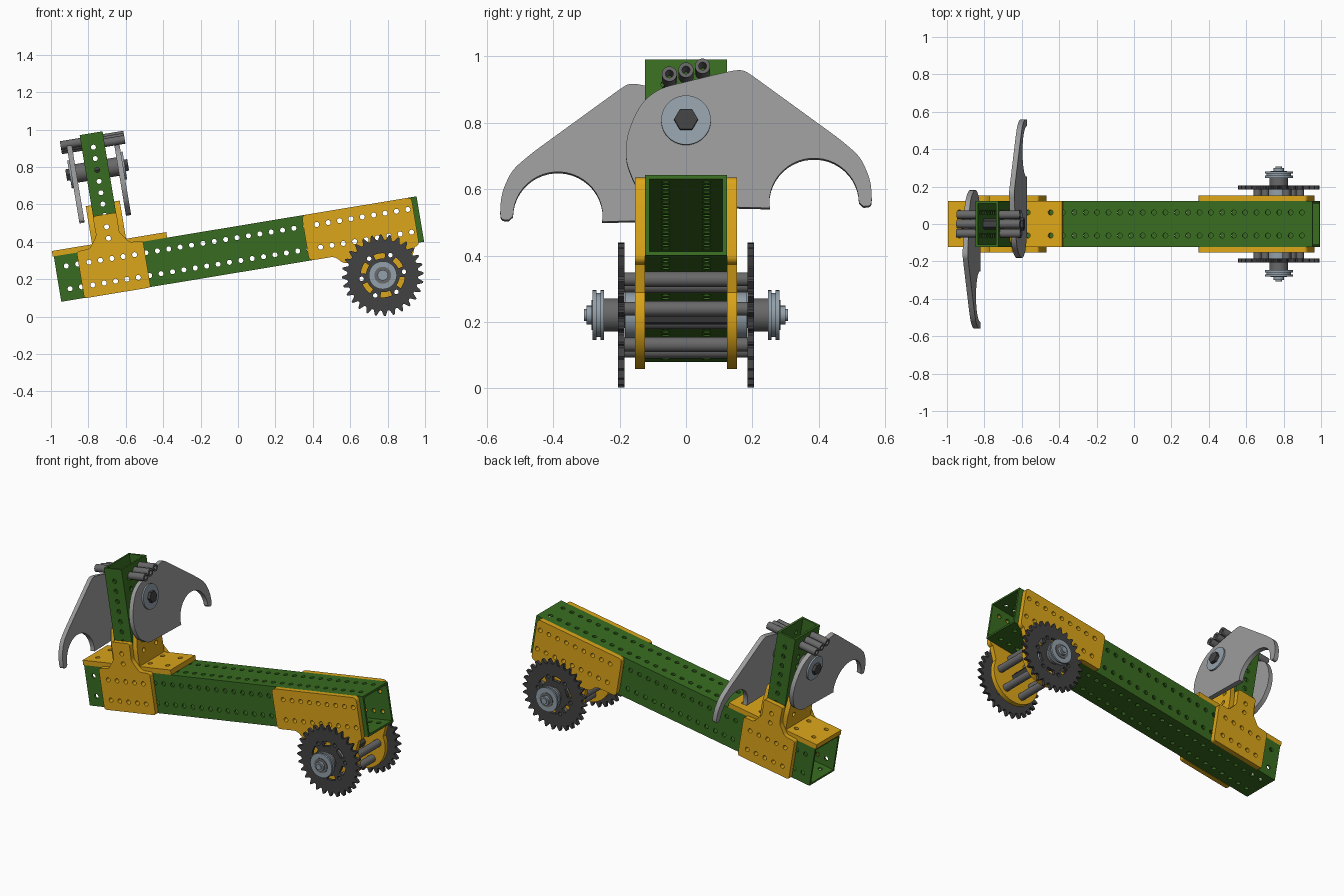
import bpy, bmesh
from math import sin, cos, pi, radians
from mathutils import Matrix, Vector

if "Cube" in bpy.data.objects:
    bpy.data.objects.remove(bpy.data.objects["Cube"])

P, H, WALL, T = 0.0617, 0.123, 0.0125, 0.03   # hole pitch, tube half size, wall, plate thickness
BEAM = Matrix.Translation((0.005, 0, 0.361)) @ Matrix.Rotation(radians(-9.4), 4, 'Y')
# drawing planes inside the tilted beam frame
SIDE = Matrix(((1, 0, 0, 0), (0, 0, -1, 0), (0, 1, 0, 0), (0, 0, 0, 1)))    # along, up; depth -y
TOP = Matrix.Identity(4)                                                   # along, y; depth up
CROSS = Matrix(((0, 0, 1, 0), (1, 0, 0, 0), (0, 1, 0, 0), (0, 0, 0, 1)))    # y, up; depth along


def material(name, rgb):
    m = bpy.data.materials.new(name)
    m.diffuse_color = (*rgb, 1)
    m.use_nodes = True
    m.node_tree.nodes["Principled BSDF"].inputs["Base Color"].default_value = m.diffuse_color
    return m


GREEN = material("green", (0.04, 0.15, 0.015))
YELLOW = material("yellow", (0.72, 0.38, 0.01))
DARK = material("dark_grey", (0.055, 0.055, 0.055))
GREY = material("mid_grey", (0.14, 0.14, 0.14))
CLAW = material("light_grey", (0.33, 0.33, 0.33))
STEEL = material("steel", (0.29, 0.35, 0.40))


def circle(x, y, r, n=16, a0=0.0, a1=2 * pi):
    full = abs(a1 - a0) > 6.28
    k = n if full else n - 1
    return [(x + r * cos(a0 + (a1 - a0) * i / k), y + r * sin(a0 + (a1 - a0) * i / k)) for i in range(n)]


def rounded(pts, r):
    out = []
    for i, p in enumerate(pts):
        b, a, c = Vector(p), Vector(pts[i - 1]), Vector(pts[(i + 1) % len(pts)])
        p0 = b + (a - b).normalized() * min(r, (a - b).length * 0.49)
        p1 = b + (c - b).normalized() * min(r, (c - b).length * 0.49)
        for s in range(5):
            t = s / 4
            out.append(tuple(p0 * (1 - t) ** 2 + b * 2 * t * (1 - t) + p1 * t * t))
    return out


def rect(x0, x1, y0, y1):
    return [(x0, y0), (x1, y0), (x1, y1), (x0, y1)]


def plate(name, outline, holes, plane, d0, d1, mat):
    """Extrude a 2D outline with holes between depths d0 and d1 of a plane."""
    cu = bpy.data.curves.new(name, 'CURVE')
    cu.dimensions, cu.fill_mode, cu.extrude = '2D', 'BOTH', abs(d1 - d0) / 2
    for loop in [outline] + holes:
        sp = cu.splines.new('POLY')
        sp.points.add(len(loop) - 1)
        for q, (x, y) in zip(sp.points, loop):
            q.co = (x, y, 0, 1)
        sp.use_cyclic_u = True
    tmp = bpy.data.objects.new("tmp", cu)
    bpy.context.collection.objects.link(tmp)
    me = bpy.data.meshes.new_from_object(tmp.evaluated_get(bpy.context.evaluated_depsgraph_get()))
    bpy.data.objects.remove(tmp)
    bm = bmesh.new()
    bm.from_mesh(me)
    bmesh.ops.remove_doubles(bm, verts=bm.verts, dist=1e-5)
    bmesh.ops.recalc_face_normals(bm, faces=bm.faces)
    bm.to_mesh(me)
    bm.free()
    me.name = name
    me.materials.clear()
    me.materials.append(mat)
    ob = bpy.data.objects.new(name, me)
    bpy.context.collection.objects.link(ob)
    ob.matrix_world = BEAM @ plane @ Matrix.Translation((0, 0, (d0 + d1) / 2))
    return ob


def disc(name, x, y, r, plane, d0, d1, mat, bore=0, n=32):
    return plate(name, circle(x, y, r, n), [circle(x, y, bore)] if bore else [], plane, d0, d1, mat)


def drill(xs, ys, r=0.0135):
    return [circle(x, y, r, 14) for x in xs for y in ys]


# main beam: four perforated walls
grid = [k * P for k in range(-15, 16)]
for s in (-1, 1):
    plate("beam_side", rect(-0.983, 0.983, -H, H), drill(grid, (-P, P)), SIDE, s * H, s * (H - WALL), GREEN)
    plate("beam_face", rect(-0.983, 0.983, WALL - H, H - WALL), drill(grid, (-P, P)), TOP,
          s * H, s * (H - WALL), GREEN)

# upright arm: four perforated walls
AX, AW, PIVOT, ATOP = -11 * P, 0.062, 0.541, 0.74
rows = [PIVOT + k * P for k in range(-6, 3)]
for s in (-1, 1):
    plate("arm_side", rect(AX - AW, AX + AW, H, ATOP), drill([AX], rows), SIDE, s * H, s * (H - WALL), GREEN)
    plate("arm_face", rect(WALL - H, H - WALL, H, ATOP), drill((-P, P), rows), CROSS,
          AX + s * AW, AX + s * (AW - WALL), GREEN)

# saddle plates joining arm and beam
half = [(0.18, -0.125), (0.18, 0.128), (0.108, 0.132), (0.062, 0.195), (0.065, 0.30)]
saddle = rounded([(AX + x, y) for x, y in half] + [(AX - x, y) for x, y in reversed(half)], 0.015)
saddle_holes = drill([k * P for k in range(-13, -8)], (-P, P)) + drill([AX], rows[:2])
for s in (-1, 1):
    plate("saddle_plate", saddle, saddle_holes, SIDE, s * H, s * (H + T), YELLOW)
    # angle brackets: foot on the beam, flange against the arm
    a, b = sorted((AX + s * AW, AX + s * 0.31))
    plate("bracket_foot", rect(a, b, -H, H), drill([AX + s * 2 * P, AX + s * 4 * P], (-P, P)),
          TOP, H, H + T, YELLOW)
    plate("bracket_flange", rounded([(-H, H), (H, H), (H, 0.25), (0.10, 0.36), (-0.10, 0.36), (-H, 0.25)], 0.02),
          drill((-P, P), rows[1:3]), CROSS, AX + s * AW, AX + s * (AW + T), YELLOW)

# claws, pivots and stop tubes, the second set turned half round
body = [(-0.07, 0.545), (-0.15, 0.60), (-0.182, 0.68), (-0.18, 0.75), (-0.158, 0.815), (-0.125, 0.87),
        (-0.075, 0.905), (0.12, 0.953), (0.17, 0.962), (0.20, 0.942), (0.465, 0.747), (0.525, 0.695),
        (0.556, 0.625), (0.561, 0.56), (0.555, 0.544), (0.54, 0.543)]
hook = circle(0.386, 0.555, 0.135, 24, 0, pi)
for s in (-1, 1):
    outline = rounded(body, 0.03)[:-2] + hook + [(0.253, 0.538)]
    plate("claw", [(s * y, z - 0.805 + PIVOT) for y, z in outline], [], CROSS, AX + s * 0.112, AX + s * 0.14, CLAW)
    for name, r, d0, d1, mat, n in (("pivot_spacer", 0.05, 0.062, 0.112, GREY, 32),
                                    ("pivot_washer", 0.075, 0.14, 0.15, STEEL, 40),
                                    ("pivot_nut", 0.036, 0.15, 0.168, DARK, 6)):
        disc(name, 0, PIVOT, r, CROSS, AX + s * d0, AX + s * d1, mat, n=n)
    for k in (-1, 0, 1):
        disc("stop_tube", s * k * 0.05, 0.69 + k * 0.012, 0.023, CROSS,
             AX + s * AW, AX + s * 0.172, GREY, bore=0.012, n=24)
disc("pivot_shaft", 0, PIVOT, 0.03, CROSS, AX - AW, AX + AW, DARK, n=6)

# wheel mounting plates
CX, CZ = 0.736, -0.264
arc = circle(CX, CZ, 0.163, 28, radians(15), radians(-180))
mount = rounded([(0.54, -0.17), (0.50, -0.123), (0.36, -0.123), (0.36, 0.123), (0.955, 0.123), (0.955, -0.14)],
                0.025) + arc
bolt_spots = [(CX + 0.115 * cos(i * pi / 3), CZ + 0.115 * sin(i * pi / 3)) for i in range(6)]
mount_holes = drill([k * P for k in range(7, 16)], (-P, P)) + [circle(x, y, 0.012) for x, y in bolt_spots]

# sprocket outline with rounded teeth, bolt holes and curved slots
N = 28
tooth = ((0, 0.189), (0.15, 0.192), (0.3, 0.207), (0.42, 0.219), (0.58, 0.219), (0.7, 0.207), (0.85, 0.192))
gear = [(CX + r * cos((i + f) * 2 * pi / N), CZ + r * sin((i + f) * 2 * pi / N)) for i in range(N) for f, r in tooth]
gear_holes = [circle(x, y, 0.012) for x, y in bolt_spots]
for i in range(6):
    m = (i + 0.5) * pi / 3
    gear_holes.append(circle(CX, CZ, 0.118, 8, m - 0.27, m + 0.27) + circle(CX, CZ, 0.09, 8, m + 0.27, m - 0.27))

hub = (("hub_collar", 0.07, 0.153, 0.184, STEEL), ("hub_spacer", 0.05, 0.205, 0.247, GREY),
       ("hub_flange", 0.075, 0.247, 0.258, STEEL), ("hub_bearing", 0.066, 0.258, 0.270, STEEL),
       ("hub_flange", 0.075, 0.270, 0.281, STEEL), ("hub_race", 0.045, 0.281, 0.284, GREY),
       ("axle_bolt", 0.028, 0.284, 0.300, STEEL), ("axle_bolt_tip", 0.018, 0.300, 0.307, STEEL))
for s in (-1, 1):
    plate("wheel_mount", mount, mount_holes, SIDE, s * H, s * (H + T), YELLOW)
    plate("sprocket", gear, gear_holes, SIDE, s * 0.185, s * 0.205, DARK)
    for name, r, d0, d1, mat in hub:
        disc(name, CX, CZ, r, SIDE, s * d0, s * d1, mat, n=40)
    for x, y in bolt_spots:
        disc("sprocket_spacer", x, y, 0.021, SIDE, s * 0.153, s * 0.185, GREY, bore=0.012, n=24)

# cross tubes and axle between the mounts
for x, y in bolt_spots:
    disc("cross_tube", x, y, 0.023, SIDE, -H, H, GREY, bore=0.012, n=24)
disc("axle", CX, CZ, 0.03, SIDE, -0.21, 0.21, DARK, n=6)

# smooth shading on curved walls, sharp edges kept
bpy.ops.object.select_all(action='SELECT')
bpy.context.view_layer.objects.active = bpy.context.selected_objects[0]
bpy.ops.object.shade_smooth_by_angle(angle=radians(30))
